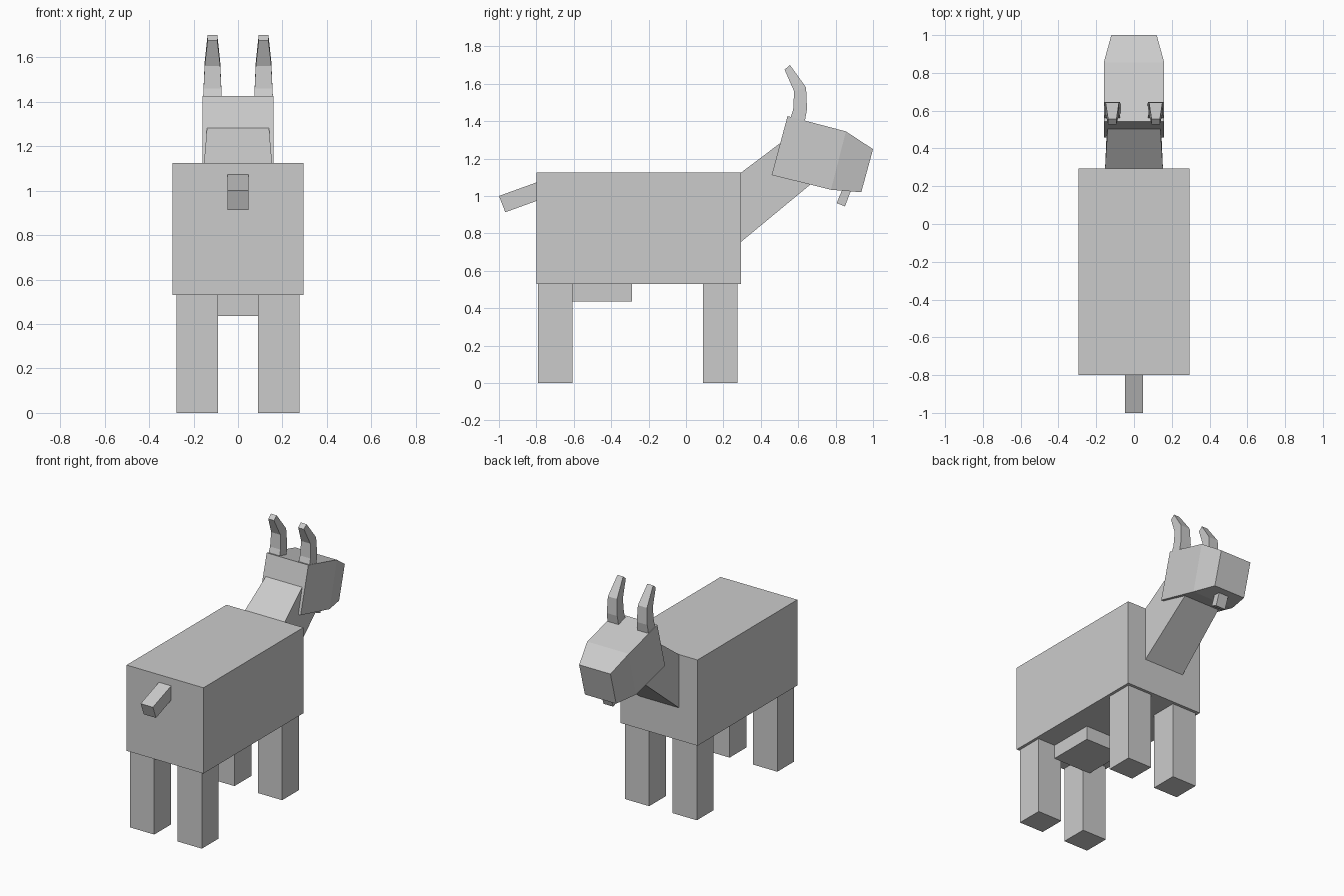
import bpy, bmesh

if "Cube" in bpy.data.objects:
    bpy.data.objects.remove(bpy.data.objects["Cube"])


def finish(name, bm):
    bmesh.ops.recalc_face_normals(bm, faces=bm.faces[:])
    me = bpy.data.meshes.new(name)
    bm.to_mesh(me)
    bm.free()
    ob = bpy.data.objects.new(name, me)
    bpy.context.collection.objects.link(ob)
    return ob


def loft(name, rings, cx=0.0):
    """Four-sided tube; each ring is (y, z) edge A, (y, z) edge B, half width."""
    bm = bmesh.new()
    loops = []
    for a, b, hw in rings:
        pts = [(cx - hw, *a), (cx + hw, *a), (cx + hw, *b), (cx - hw, *b)]
        loops.append([bm.verts.new(p) for p in pts])
    bm.faces.new(loops[0])
    bm.faces.new(loops[-1])
    for p, q in zip(loops, loops[1:]):
        for i in range(4):
            j = (i + 1) % 4
            bm.faces.new((p[i], p[j], q[j], q[i]))
    return finish(name, bm)


def box(name, cx, hw, y0, y1, z0, z1):
    return loft(name, [((y0, z0), (y0, z1), hw), ((y1, z0), (y1, z1), hw)], cx)


# Torso and udder
box("body", 0, 0.295, -0.80, 0.295, 0.53, 1.125)
box("udder", 0, 0.145, -0.61, -0.29, 0.435, 0.53)

# Neck, tapering into the head
loft("neck", [((0.295, 0.755), (0.295, 1.125), 0.153),
              ((0.70, 1.09), (0.56, 1.325), 0.136)])

# Head with a narrowed muzzle
loft("head", [((0.458, 1.112), (0.543, 1.427), 0.16),
              ((0.775, 1.033), (0.855, 1.345), 0.16),
              ((0.937, 1.02), (1.0, 1.25), 0.12)])

# Beard and tail
loft("beard", [((0.84, 1.045), (0.886, 1.04), 0.037),
               ((0.806, 0.962), (0.85, 0.944), 0.037)])
loft("tail", [((-0.80, 0.973), (-0.80, 1.072), 0.047),
              ((-0.966, 0.913), (-1.0, 1.0), 0.047)])

# Paired legs and curved horns
for side, s in (("left", -1), ("right", 1)):
    box("front_leg_" + side, s * 0.183, 0.093, 0.09, 0.275, 0, 0.53)
    box("hind_leg_" + side, s * 0.183, 0.093, -0.79, -0.607, 0, 0.53)
    loft("horn_" + side, [((0.553, 1.40), (0.633, 1.385), 0.043),
                          ((0.573, 1.46), (0.647, 1.465), 0.040),
                          ((0.578, 1.56), (0.642, 1.58), 0.035),
                          ((0.527, 1.675), (0.556, 1.70), 0.022)], s * 0.115)
